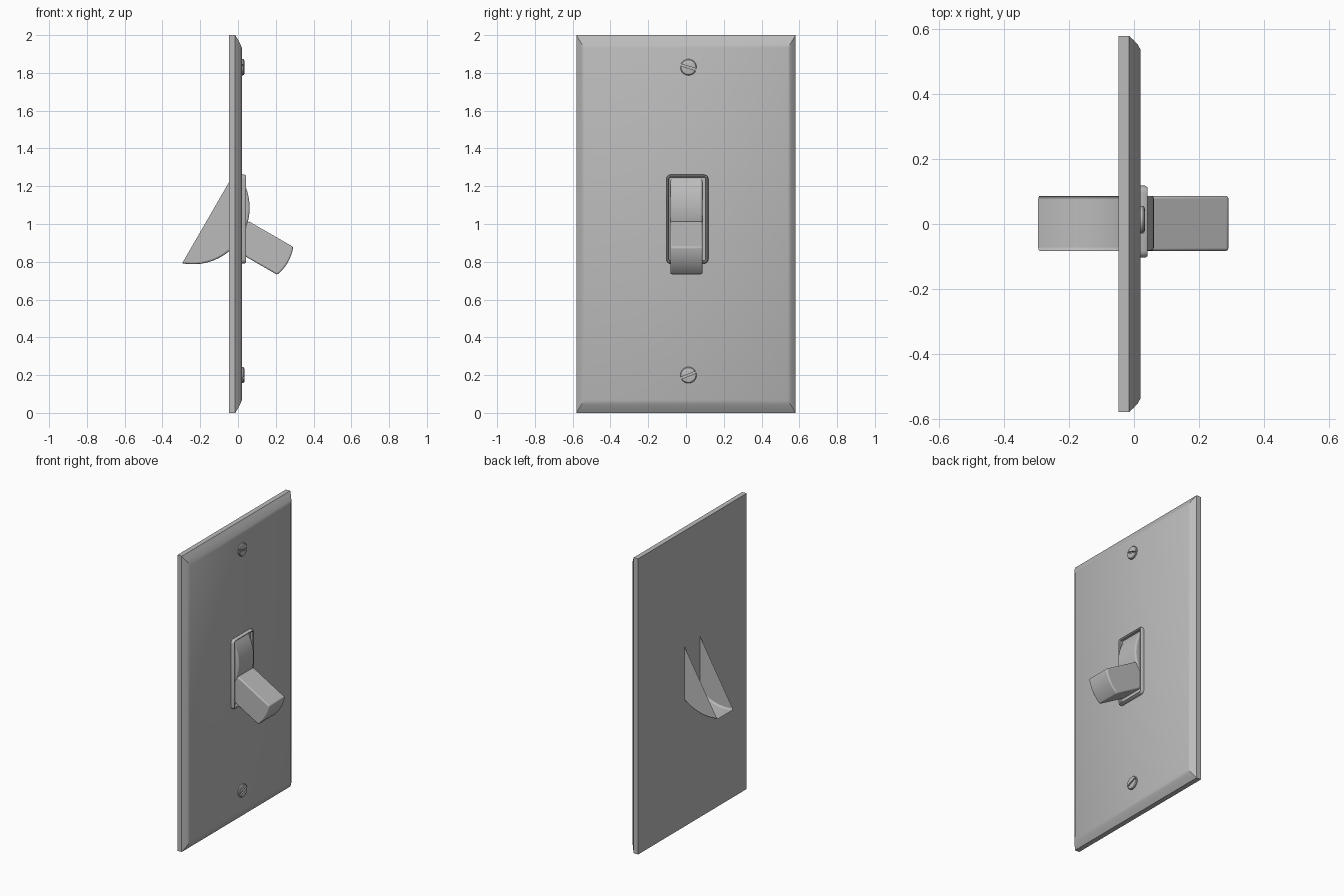
import bpy, bmesh
from math import sin, cos, pi, radians, sqrt

cube = bpy.data.objects.get("Cube")
if cube:
    bpy.data.objects.remove(cube)

grey = bpy.data.materials.new("light grey")
grey.use_nodes = True
color = (0.5, 0.5, 0.5, 1)
grey.diffuse_color = color
grey.node_tree.nodes["Principled BSDF"].inputs["Base Color"].default_value = color


def loft(name, loops, caps=(True, True), bevel=0, angle=35):
    """Skin a list of equally long closed loops, with optional end caps."""
    bm = bmesh.new()
    rings = [[bm.verts.new(p) for p in loop] for loop in loops]
    n = len(rings[0])
    for a, b in zip(rings, rings[1:]):
        for i in range(n):
            j = (i + 1) % n
            bm.faces.new((a[i], a[j], b[j], b[i]))
    if caps[0]:
        bm.faces.new(rings[0][::-1])
    if caps[1]:
        bm.faces.new(rings[-1])
    bmesh.ops.recalc_face_normals(bm, faces=bm.faces)
    mesh = bpy.data.meshes.new(name)
    bm.to_mesh(mesh)
    bm.free()
    mesh.materials.append(grey)
    obj = bpy.data.objects.new(name, mesh)
    bpy.context.collection.objects.link(obj)
    if bevel:
        mod = obj.modifiers.new("rounded edges", 'BEVEL')
        mod.width, mod.segments = bevel, 3
        mod.limit_method, mod.angle_limit = 'ANGLE', radians(40)
    bpy.ops.object.select_all(action='DESELECT')
    obj.select_set(True)
    bpy.context.view_layer.objects.active = obj
    bpy.ops.object.shade_smooth_by_angle(angle=radians(angle))
    return obj


def rounded_rect(x, cy, cz, hy, hz, r, steps=5):
    """Loop in the yz plane with round corners."""
    pts = []
    for k, (sy, sz) in enumerate([(1, 1), (-1, 1), (-1, -1), (1, -1)]):
        for i in range(steps + 1):
            a = (k + i / steps) * pi / 2
            pts.append((x, cy + sy * (hy - r) + r * cos(a), cz + sz * (hz - r) + r * sin(a)))
    return pts


# Wall plate with a softly curved, mitred border
border = [(-0.048, 0, 0), (-0.015, 0, 0), (-0.002, 0.012, 0.02),
          (0.011, 0.026, 0.044), (0.02, 0.042, 0.067)]
loft("wall_plate", [[(x, sy * (0.58 - dy), 1 + sz * (1 - dz))
                     for sy, sz in ((1, 1), (-1, 1), (-1, -1), (1, -1))]
                    for x, dy, dz in border], angle=30)

# Raised frame around the switch
frame = [(0.01, 0), (0.034, 0), (0.042, 0.005), (0.042, 0.010), (0.036, 0.015), (0.01, 0.015)]
loft("switch_frame", [rounded_rect(x, 0.007, 1.026, 0.111 - d, 0.235 - d, 0.022 - d)
                      for x, d in frame], caps=(False, False))

# Rocker and lever share a local frame tilted 30 degrees downward
C, S = cos(radians(30)), sin(radians(30))
AXIS, SIDES = 0.822, (-0.083, 0.087)


def tilt(u, v, y):
    return (C * u + S * v, y, -S * u + C * v)


# Hollow rocker: a circular segment left open along its chord
R, CU, CHORD = 0.30, -0.75, 0.098
end = pi / 2 - 0.333
arc = [(CU + R * cos(a), AXIS + R * sin(a))
       for a in (-end + 2 * end * i / 36 for i in range(37))]
rocker = loft("rocker", [[tilt(u, v, y) for u, v in arc] for y in SIDES])
bm = bmesh.new()
bm.from_mesh(rocker.data)
chord = [f for f in bm.faces if len(f.verts) == 4 and
         max(e.calc_length() for e in f.edges) > 0.4]
bmesh.ops.delete(bm, geom=chord, context='FACES_ONLY')
rims = [e for e in bm.edges if len(e.link_faces) == 2 and e.calc_face_angle() > 1]
bmesh.ops.bevel(bm, geom=rims, offset=0.01, segments=3, profile=0.5, affect='EDGES')
bm.to_mesh(rocker.data)
bm.free()

# Lever with a slightly domed tip
half = 0.085
tip = [(-0.186 + 0.016 * (1 - t * t), AXIS + half * t)
       for t in (-1 + i / 4 for i in range(9))]
lever = [(-0.46, AXIS - half)] + tip + [(-0.46, AXIS + half)]
loft("toggle_lever", [[tilt(u, v, y) for u, v in lever] for y in SIDES], bevel=0.008)

# Slotted screws: a base disc and two half discs either side of the slot
for label, z, turn in (("upper", 1.83, -17), ("lower", 0.2, 22)):
    cy, r, gap = 0.013, 0.043, 0.005

    def disc_loop(x, rad, a0, a1, n):
        t = radians(turn)
        pts = [(rad * cos(a0 + (a1 - a0) * i / n), rad * sin(a0 + (a1 - a0) * i / n))
               for i in range(n + 1)]
        return [(x, cy + p * cos(t) - q * sin(t), z + p * sin(t) + q * cos(t)) for p, q in pts]

    loft(label + "_screw_base", [disc_loop(x, r - 0.001, 0, 2 * pi * 31 / 32, 31)
                                 for x in (0.01, 0.023)])
    for half_name, start in (("top", 0), ("bottom", pi)):
        loops = []
        for x, rad in ((0.015, r), (0.027, r), (0.032, r - 0.004), (0.034, r - 0.011)):
            a = gap / rad
            loops.append(disc_loop(x, rad, start + a, start + pi - a, 16))
        loft(label + "_screw_" + half_name, loops)
